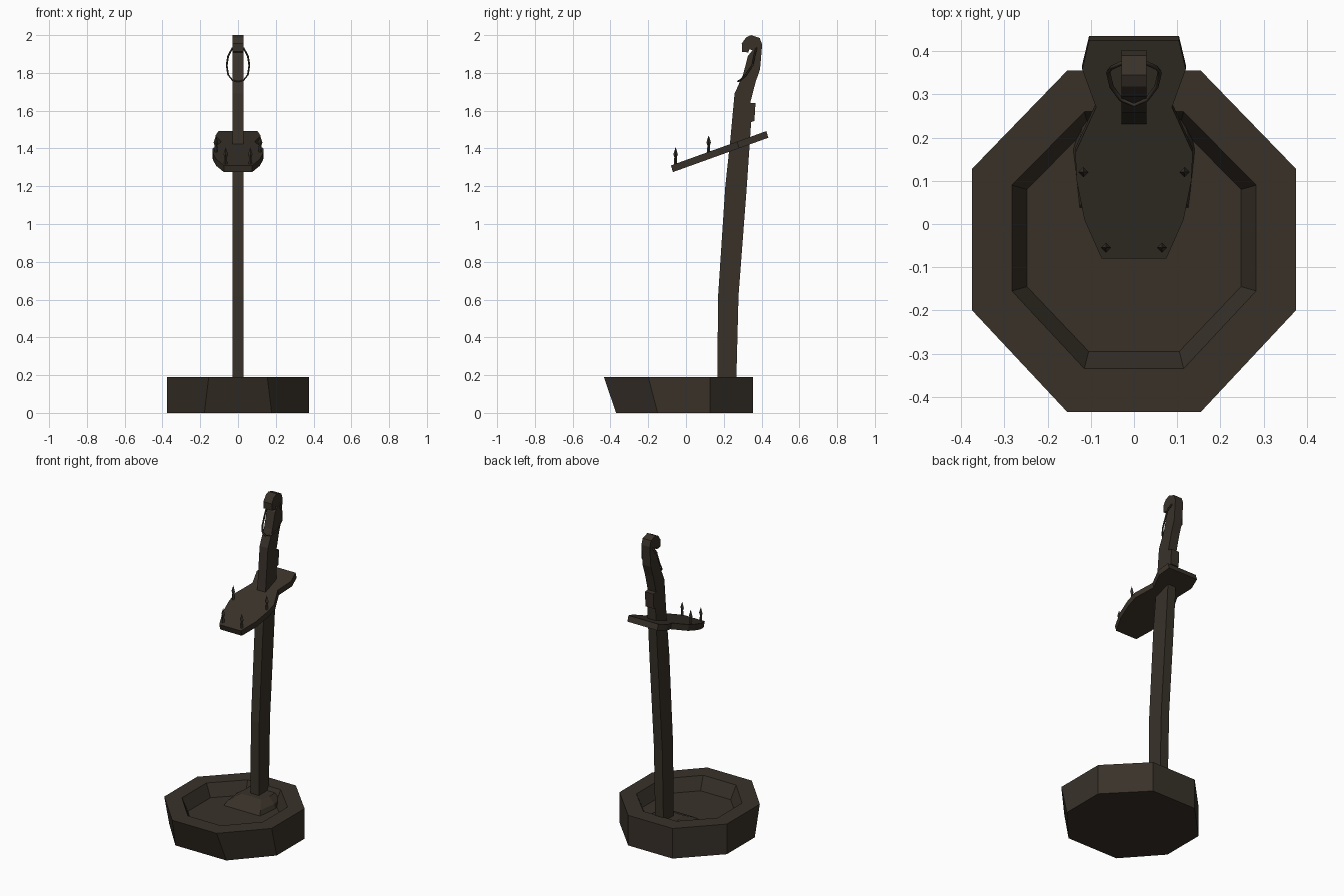
import bpy
from mathutils import Vector

if "Cube" in bpy.data.objects:
    bpy.data.objects.remove(bpy.data.objects["Cube"])

wood = bpy.data.materials.new("dark_wood")
wood.diffuse_color = (0.04, 0.031, 0.022, 1)
wood.use_nodes = True
wood.node_tree.nodes["Principled BSDF"].inputs["Base Color"].default_value = wood.diffuse_color


def loft(name, rings):
    """Join equal-length rings of points into a capped solid."""
    n = len(rings[0])
    verts = [p for r in rings for p in r]
    faces = [tuple(range(n))[::-1], tuple(range(len(verts) - n, len(verts)))]
    for k in range(len(rings) - 1):
        a, b = k * n, (k + 1) * n
        for i in range(n):
            j = (i + 1) % n
            faces.append((a + i, a + j, b + j, b + i))
    mesh = bpy.data.meshes.new(name)
    mesh.from_pydata(verts, [], faces)
    mesh.materials.append(wood)
    ob = bpy.data.objects.new(name, mesh)
    bpy.context.collection.objects.link(ob)
    return ob


def mirrored(half, z=0.0):
    """Outline from its right half, listed front to back."""
    return [(x, y, z) for x, y in half] + [(-x, y, z) for x, y in reversed(half)]


# Octagonal basin: underside, rim, inner rim, sunken floor
loft("basin", [
    mirrored([(.178, -.37), (.375, -.15), (.375, .128), (.155, .355)], 0),
    mirrored([(.155, -.435), (.375, -.2), (.375, .128), (.155, .355)], .19),
    mirrored([(.115, -.335), (.283, -.155), (.283, .09), (.115, .26)], .19),
    mirrored([(.105, -.295), (.248, -.145), (.248, .08), (.105, .225)], .11),
])

# Sloped footing around the post, merging into the rear wall
loft("post_footing", [
    mirrored([(.13, .03), (.145, .17), (.115, .275)], .10),
    mirrored([(.115, .06), (.13, .175), (.11, .275)], .135),
    mirrored([(.07, .13), (.085, .19), (.085, .275)], .165),
])

# Curved post with hooked head, extruded from its side profile
profile = [
    (.165, .12), (.265, .12), (.278, .62), (.322, 1.2), (.345, 1.54), (.362, 1.545),
    (.368, 1.64), (.34, 1.642), (.368, 1.75), (.392, 1.82), (.403, 1.95), (.39, 1.985),
    (.345, 2.0), (.318, 1.988), (.295, 1.955), (.297, 1.912), (.33, 1.908), (.335, 1.925),
    (.352, 1.92), (.328, 1.89), (.302, 1.79), (.257, 1.69), (.235, 1.45), (.208, 1.2),
    (.17, .62),
]
loft("post", [[(x, y, z) for y, z in profile] for x in (-.029, .029)])

# Tilted candle plate with a waist at the post
outline = [(.075, -.08), (.115, .01), (.133, .1), (.136, .165),
           (.088, .27), (.12, .358), (.104, .425)]


def plate_z(y):
    return 1.31 + (y + .08) * .36


rings = []
for dy, dz in ((.011, -.035), (0, 0)):
    rings.append([(x, y + dy, plate_z(y) + dz) for x, y, _ in mirrored(outline)])
loft("plate", rings)

# Four-sided candle spikes
for sx in (-1, 1):
    for x, y in ((.065, -.055), (.117, .12)):
        z0 = plate_z(y)
        rings = []
        for r, h in ((.009, -.01), (.007, .035), (.012, .05), (.001, .085)):
            rings.append([(sx * x + r * a, y + r * b, z0 + h)
                          for a, b in ((1, 0), (0, 1), (-1, 0), (0, -1))])
        loft("spike", rings)

# Bent ring hanging from the hook
half = [(0, .375, 1.945), (.03, .372, 1.93), (.052, .362, 1.89), (.06, .352, 1.84),
        (.052, .318, 1.79), (.03, .288, 1.762), (0, .275, 1.755)]
path = [Vector(p) for p in half] + [Vector((-x, y, z)) for x, y, z in half[-2:0:-1]]
curve = bpy.data.curves.new("hanging_ring", "CURVE")
curve.dimensions = "3D"
curve.bevel_depth = .005
curve.bevel_resolution = 0
spline = curve.splines.new("POLY")
spline.points.add(len(path) - 1)
for pt, p in zip(spline.points, path):
    pt.co = (*p, 1)
spline.use_cyclic_u = True
curve.materials.append(wood)
bpy.context.collection.objects.link(bpy.data.objects.new("hanging_ring", curve))
